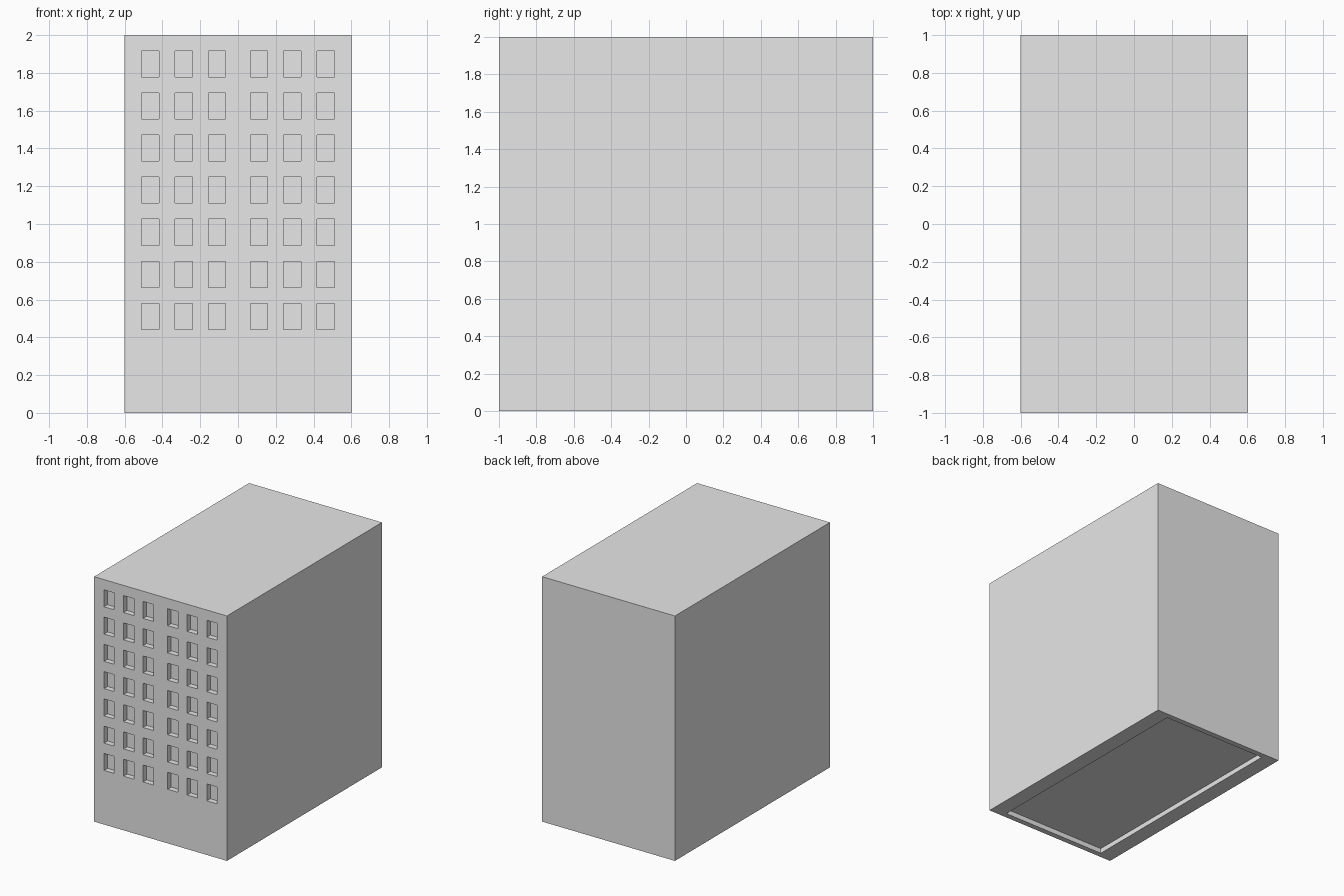
import bpy
import bmesh
from mathutils import Matrix, Vector

old = bpy.data.objects.get("Cube")
if old:
    bpy.data.objects.remove(old, do_unlink=True)

# Overall size
WIDTH, DEPTH, HEIGHT = 1.2, 2.0, 2.0
# Windows: two mirrored groups of three columns, seven floors
WIN_W, WIN_H, RECESS = 0.092, 0.138, 0.045
COLUMNS = [side * (0.111 + 0.1765 * i) for side in (-1, 1) for i in range(3)]
FLOORS = [0.511 + 0.2227 * i for i in range(7)]

wall_grey = bpy.data.materials.new("wall_grey")
wall_grey.use_nodes = True
colour = (0.8, 0.8, 0.8, 1)
wall_grey.diffuse_color = colour
wall_grey.node_tree.nodes["Principled BSDF"].inputs["Base Color"].default_value = colour


def boxes_object(name, boxes):
    """One object holding a box for each (centre, size) pair."""
    bm = bmesh.new()
    for centre, size in boxes:
        place = Matrix.Translation(centre) @ Matrix.Diagonal(Vector(size).to_4d())
        bmesh.ops.create_cube(bm, size=1, matrix=place)
    mesh = bpy.data.meshes.new(name)
    bm.to_mesh(mesh)
    bm.free()
    mesh.materials.append(wall_grey)
    obj = bpy.data.objects.new(name, mesh)
    bpy.context.collection.objects.link(obj)
    return obj


# Main block
building = boxes_object("building", [((0, 0, HEIGHT / 2), (WIDTH, DEPTH, HEIGHT))])

# Window openings in the front wall
openings = [((x, -DEPTH / 2, z), (WIN_W, RECESS * 2, WIN_H))
            for x in COLUMNS for z in FLOORS]
# Shallow recess in the underside
openings.append(((0, 0, 0), (0.94, 1.91, 0.08)))
cutter = boxes_object("opening_cutter", openings)
cutter.hide_render = True

cut = building.modifiers.new("openings", 'BOOLEAN')
cut.operation = 'DIFFERENCE'
cut.solver = 'EXACT'
cut.object = cutter

# Apply the cut and drop the helper
bpy.context.view_layer.update()
graph = bpy.context.evaluated_depsgraph_get()
building.data = bpy.data.meshes.new_from_object(building.evaluated_get(graph))
building.modifiers.clear()
bpy.data.objects.remove(cutter, do_unlink=True)
